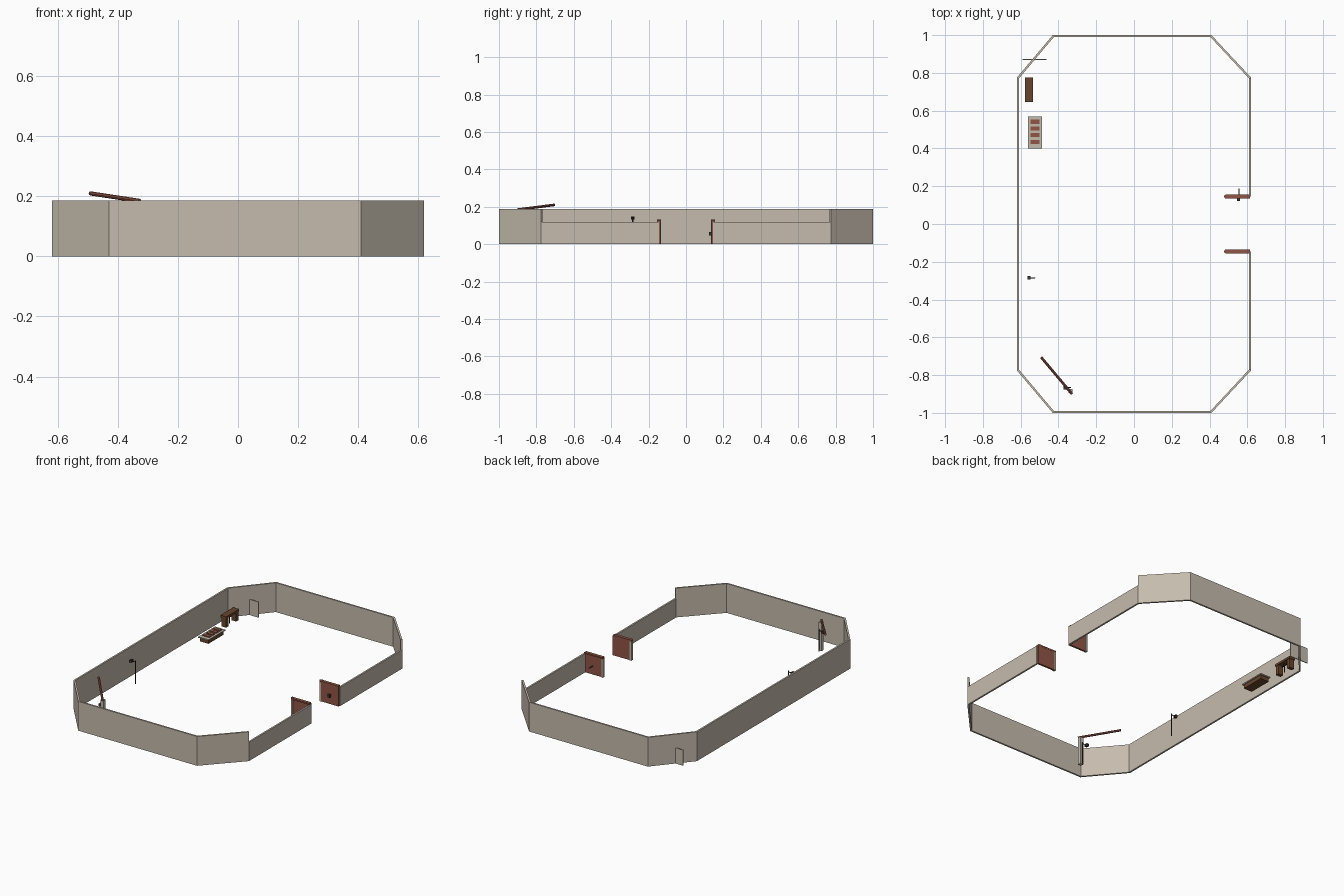
import bpy, bmesh, math
from mathutils import Vector, Matrix

cube = bpy.data.objects.get("Cube")
if cube:
    bpy.data.objects.remove(cube, do_unlink=True)


def material(name, rgb):
    m = bpy.data.materials.new(name)
    m.use_nodes = True
    m.diffuse_color = (*rgb, 1)
    m.node_tree.nodes["Principled BSDF"].inputs["Base Color"].default_value = (*rgb, 1)
    return m


STONE = material("pale stone", (0.56, 0.50, 0.42))
RED = material("brick red", (0.28, 0.09, 0.06))
BROWN = material("dark wood", (0.14, 0.06, 0.025))
DARK = material("dark metal", (0.04, 0.035, 0.03))


def finish(name, bm, mat):
    bmesh.ops.recalc_face_normals(bm, faces=bm.faces)
    mesh = bpy.data.meshes.new(name)
    bm.to_mesh(mesh)
    bm.free()
    mesh.materials.append(mat)
    obj = bpy.data.objects.new(name, mesh)
    bpy.context.collection.objects.link(obj)
    return obj


def box(name, mat, x, y, z):
    """Box from (low, high) pairs on each axis."""
    bm = bmesh.new()
    size = [b - a for a, b in (x, y, z)]
    mid = [(a + b) / 2 for a, b in (x, y, z)]
    bmesh.ops.create_cube(bm, size=1, matrix=Matrix.Translation(mid) @ Matrix.Diagonal((*size, 1)))
    return finish(name, bm, mat)


def rod(name, mat, start, end, radius, sides=8):
    a, b = Vector(start), Vector(end)
    d = b - a
    place = Matrix.Translation((a + b) / 2) @ d.to_track_quat('Z', 'Y').to_matrix().to_4x4()
    bm = bmesh.new()
    bmesh.ops.create_cone(bm, cap_ends=True, segments=sides, radius1=radius, radius2=radius,
                          depth=d.length, matrix=place)
    return finish(name, bm, mat)


def wall(name, path, height, thick=0.011):
    """Mitred wall along an open path, thickened to the right of travel."""
    pts = [Vector(p) for p in path]
    dirs = [(b - a).normalized() for a, b in zip(pts, pts[1:])]
    normals = [Vector((d.y, -d.x)) for d in dirs]
    bm = bmesh.new()
    rings = []
    for i, p in enumerate(pts):
        n0, n1 = normals[max(i - 1, 0)], normals[min(i, len(normals) - 1)]
        q = p + (n0 + n1) * thick / (1 + n0.dot(n1))
        rings.append([bm.verts.new((c.x, c.y, h)) for c, h in
                      ((p, 0), (q, 0), (q, height), (p, height))])
    for r, s in zip(rings, rings[1:]):
        for k in range(4):
            j = (k + 1) % 4
            bm.faces.new((r[k], r[j], s[j], s[k]))
    bm.faces.new(rings[0])
    bm.faces.new(rings[-1])
    return finish(name, bm, STONE)


# Tall perimeter wall, open on one long side
W, L, TALL, LOW = 0.62, 0.775, 0.187, 0.12
wall("perimeter_wall", [(W, -L), (0.41, -1), (-0.43, -1), (-W, -L),
                        (-W, L), (-0.43, 1), (0.41, 1), (W, L)], TALL)

# Low walls and gate panels either side of the entrance
wall("low_wall_front", [(W, -0.145), (W, -L)], LOW)
wall("low_wall_back", [(W, L), (W, 0.145)], LOW)
for side, label in ((-1, "front"), (1, "back")):
    def span(a, b):
        return tuple(sorted((side * a, side * b)))
    box(f"gate_panel_{label}", RED, (0.488, 0.615), span(0.136, 0.148), (0, 0.125))
    box(f"gate_cap_{label}", RED, (0.484, 0.612), span(0.135, 0.155), (0.121, 0.13))
    box(f"gate_post_{label}", STONE, (0.481, 0.492), span(0.134, 0.152), (0, 0.121))
    rod(f"gate_post_cap_{label}", RED, (0.488, side * 0.145, 0.121), (0.488, side * 0.145, 0.131), 0.011)

# Gate handle on the back panel
box("gate_handle", DARK, (0.546, 0.562), (0.122, 0.137), (0.046, 0.064))
rod("gate_handle_bar", DARK, (0.555, 0.14, 0.055), (0.555, 0.188, 0.055), 0.0025)


# Small sensor stands
def sensor(name, x, y, height):
    rod(f"{name}_pole", DARK, (x, y, 0), (x, y, height), 0.003)
    rod(f"{name}_arm", DARK, (x, y, height - 0.008), (x - 0.03, y, height - 0.008), 0.0025)
    box(f"{name}_head", DARK, (x - 0.038, x - 0.023), (y - 0.01, y + 0.01), (height - 0.016, height))


sensor("sensor_side", -0.525, -0.285, 0.148)
sensor("sensor_barrier", -0.335, -0.865, 0.14)

# Barrier: post and raised boom
box("barrier_post", STONE, (-0.347, -0.325), (-0.896, -0.874), (0, 0.18))
rod("barrier_boom", RED, (-0.328, -0.9, 0.185), (-0.492, -0.705, 0.21), 0.007)

# Planter with four red beds
box("planter_body", BROWN, (-0.555, -0.495), (0.408, 0.562), (0, 0.024))
box("planter_top", STONE, (-0.562, -0.488), (0.4, 0.57), (0.024, 0.031))
for i in range(4):
    y = 0.435 + i * 0.0355
    box(f"planter_bed_{i + 1}", RED, (-0.547, -0.501), (y - 0.011, y + 0.011), (0.03, 0.037))

# Wooden counter with end panels and an inner stand
box("counter_top", BROWN, (-0.576, -0.534), (0.645, 0.775), (0.058, 0.072))
box("counter_end_front", BROWN, (-0.572, -0.538), (0.648, 0.672), (0, 0.058))
box("counter_end_back", BROWN, (-0.572, -0.538), (0.75, 0.772), (0, 0.058))
rod("counter_stand", DARK, (-0.555, 0.705, 0), (-0.555, 0.705, 0.058), 0.0025)
rod("counter_stand_arm", DARK, (-0.555, 0.685, 0.045), (-0.555, 0.73, 0.045), 0.003)

# Free-standing screen crossing the rear corner
box("corner_screen", STONE, (-0.59, -0.462), (0.868, 0.873), (0, 0.1))
